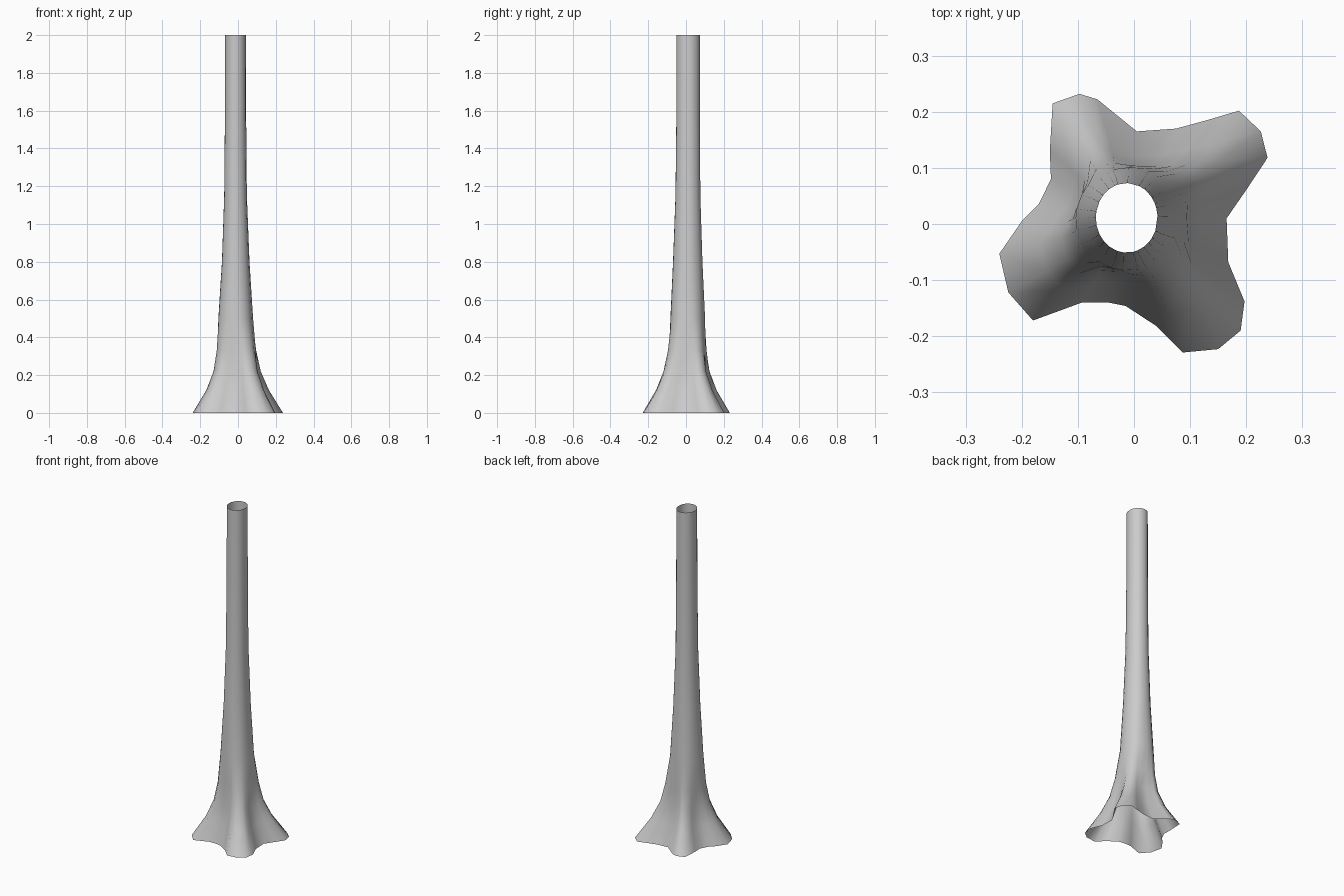
import bpy, bmesh, math

# Flared root outline on the ground, counter-clockwise from the right
BASE = [(.165, .01), (.203, .065), (.238, .118), (.226, .165), (.187, .202), (.13, .185),
        (.075, .17), (.005, .165), (-.065, .222), (-.097, .232), (-.145, .215),
        (-.15, .13), (-.148, .08), (-.17, .035), (-.2, .005), (-.24, -.053),
        (-.224, -.122), (-.18, -.172), (-.093, -.14), (-.045, -.14), (-.015, -.146),
        (.04, -.182), (.087, -.229), (.15, -.223), (.19, -.19), (.197, -.138),
        (.168, -.068)]

# Levels: height, root outline scale, roundness, round x and y radius, centre x, y
LEVELS = [(0, 1, 0, .15, .15, 0, 0),
          (.12, .73, .15, .125, .125, -.003, .004),
          (.22, .57, .4, .115, .115, -.006, .006),
          (.33, .46, .7, .109, .107, -.007, .009),
          (.5, .4, 1, .092, .092, -.012, .009),
          (.8, .4, 1, .073, .078, -.012, .009),
          (1.15, .4, 1, .060, .066, -.013, .010),
          (1.6, .4, 1, .056, .062, -.013, .011),
          (2, .4, 1, .055, .062, -.013, .011)]

# Trunk: open tube lofted from the lobed base to the round top
bm = bmesh.new()
rings = []
for z, scale, mix, rx, ry, cx, cy in LEVELS:
    ring = []
    for x, y in BASE:
        a = math.atan2(y, x)
        px = (1 - mix) * x * scale + mix * (cx + rx * math.cos(a))
        py = (1 - mix) * y * scale + mix * (cy + ry * math.sin(a))
        ring.append(bm.verts.new((px, py, z)))
    rings.append(ring)
n = len(BASE)
for low, high in zip(rings, rings[1:]):
    for i in range(n):
        j = (i + 1) % n
        face = bm.faces.new((low[i], low[j], high[j], high[i]))
        face.smooth = True

mesh = bpy.data.meshes.new("tree_trunk")
bm.to_mesh(mesh)
bm.free()
trunk = bpy.data.objects.new("tree_trunk", mesh)
bpy.context.collection.objects.link(trunk)
